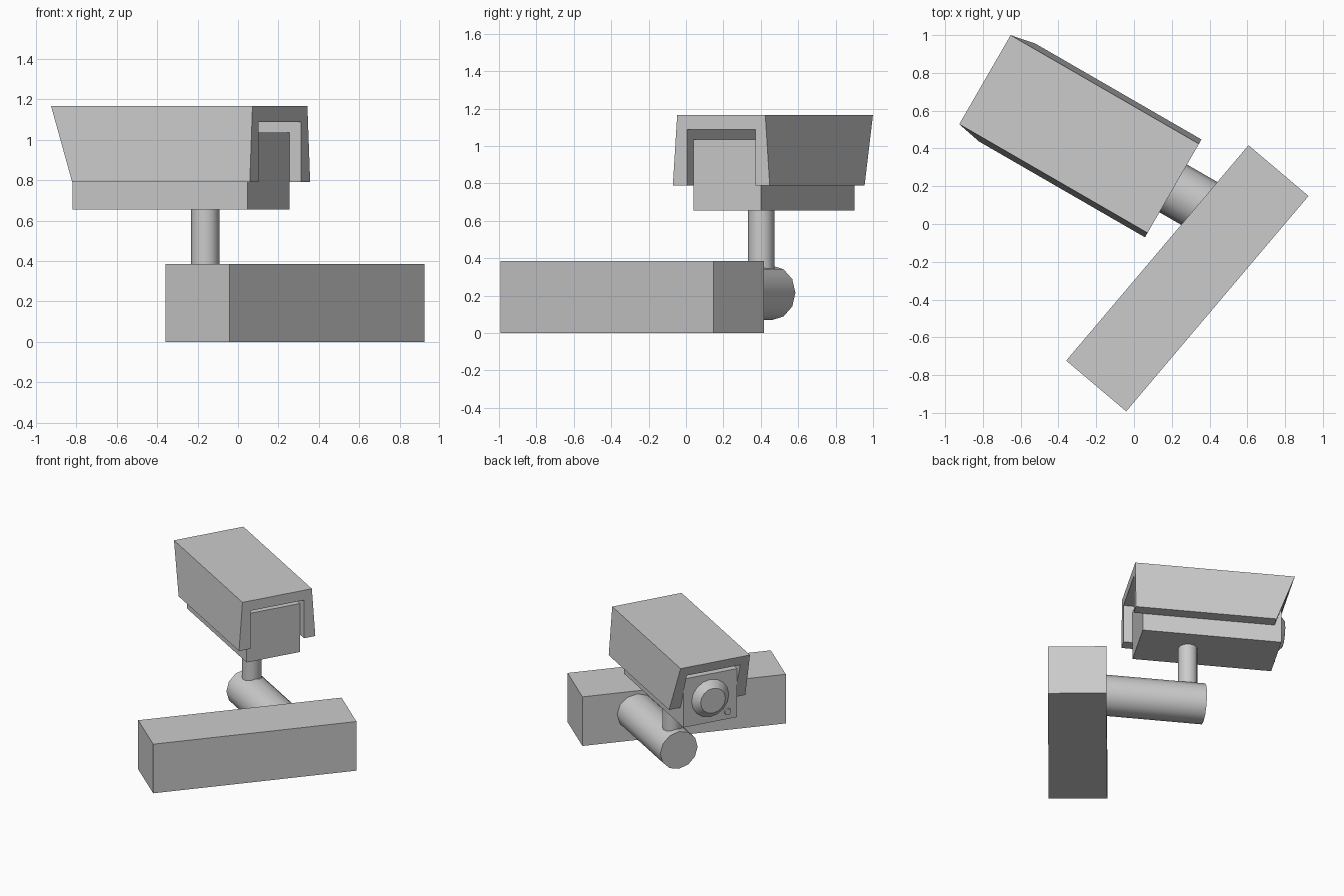
import bpy, bmesh
from math import radians
from mathutils import Matrix, Vector

if "Cube" in bpy.data.objects:
    bpy.data.objects.remove(bpy.data.objects["Cube"], do_unlink=True)

GREY = (0.6, 0.6, 0.6, 1)
grey = bpy.data.materials.new("light_grey")
grey.use_nodes = True
grey.diffuse_color = GREY
grey.node_tree.nodes["Principled BSDF"].inputs["Base Color"].default_value = GREY

# Camera frame: local x points out of the lens, z is up
AIM = Matrix.Translation((0.134, 0.231, 0)) @ Matrix.Rotation(radians(150), 4, 'Z')
# Wall frame: local x runs along the wall block
WALL = Matrix.Translation((0.2825, -0.2875, 0)) @ Matrix.Rotation(radians(49.75), 4, 'Z')
ALONG_X = Matrix.Rotation(radians(90), 4, 'Y')


def finish(name, bm, frame, smooth=False):
    bmesh.ops.recalc_face_normals(bm, faces=bm.faces)
    bm.transform(frame)
    mesh = bpy.data.meshes.new(name)
    bm.to_mesh(mesh)
    bm.free()
    mesh.materials.append(grey)
    obj = bpy.data.objects.new(name, mesh)
    bpy.context.collection.objects.link(obj)
    if smooth:
        bpy.ops.object.select_all(action='DESELECT')
        obj.select_set(True)
        bpy.context.view_layer.objects.active = obj
        bpy.ops.object.shade_smooth_by_angle(angle=radians(40))
    return obj


def box(name, low, high, frame):
    low, high = Vector(low), Vector(high)
    bm = bmesh.new()
    bmesh.ops.create_cube(bm, size=1, matrix=Matrix.Translation((low + high) / 2)
                          @ Matrix.Diagonal((*(high - low), 1)))
    return finish(name, bm, frame)


def tube(name, start, length, r1, r2, sides, turn=Matrix()):
    """Capped cone or cylinder growing from start along the turned z axis."""
    bm = bmesh.new()
    bmesh.ops.create_cone(bm, cap_ends=True, segments=sides, radius1=r1, radius2=r2, depth=length,
                          matrix=Matrix.Translation(start) @ turn
                          @ Matrix.Translation((0, 0, length / 2)))
    return finish(name, bm, AIM, smooth=True)


def hood(name, back, front_low, front_high, z_low, z_high):
    """U-shaped cover with flared outer walls and a raked front edge."""
    half = [(0.272, z_high), (0.299, z_low), (0.21, z_low), (0.21, z_high - 0.078)]
    profile = half + [(-y, z) for y, z in reversed(half)]
    rake = (front_high - front_low) / (z_high - z_low)
    bm = bmesh.new()
    rear = [bm.verts.new((back, y, z)) for y, z in profile]
    front = [bm.verts.new((front_low + rake * (z - z_low), y, z)) for y, z in profile]
    for i in range(len(profile)):
        j = (i + 1) % len(profile)
        bm.faces.new((rear[i], rear[j], front[j], front[i]))
    # End caps: one leg, the bridge, the other leg
    for ring in (rear, front):
        for quad in ((0, 1, 2, 3), (0, 3, 4, 7), (4, 5, 6, 7)):
            bm.faces.new([ring[k] for k in quad])
    return finish(name, bm, AIM)


# Mount
box("wall_block", (-0.747, -0.208, 0), (0.747, 0.208, 0.385), WALL)
tube("wall_arm", (-0.33, 0, 0.215), 0.785, 0.146, 0.146, 12, ALONG_X)
tube("support_post", (0.342, 0, 0.22), 0.45, 0.07, 0.07, 12)

# Camera
box("camera_body", (-0.02, -0.209, 0.655), (0.98, 0.209, 1.035), AIM)
hood("camera_hood", -0.085, 0.93, 1.066, 0.79, 1.166)
tube("lens", (0.978, 0, 0.845), 0.05, 0.148, 0.097, 16, ALONG_X)
tube("light_sensor", (0.978, 0.135, 0.715), 0.015, 0.026, 0.024, 12, ALONG_X)
